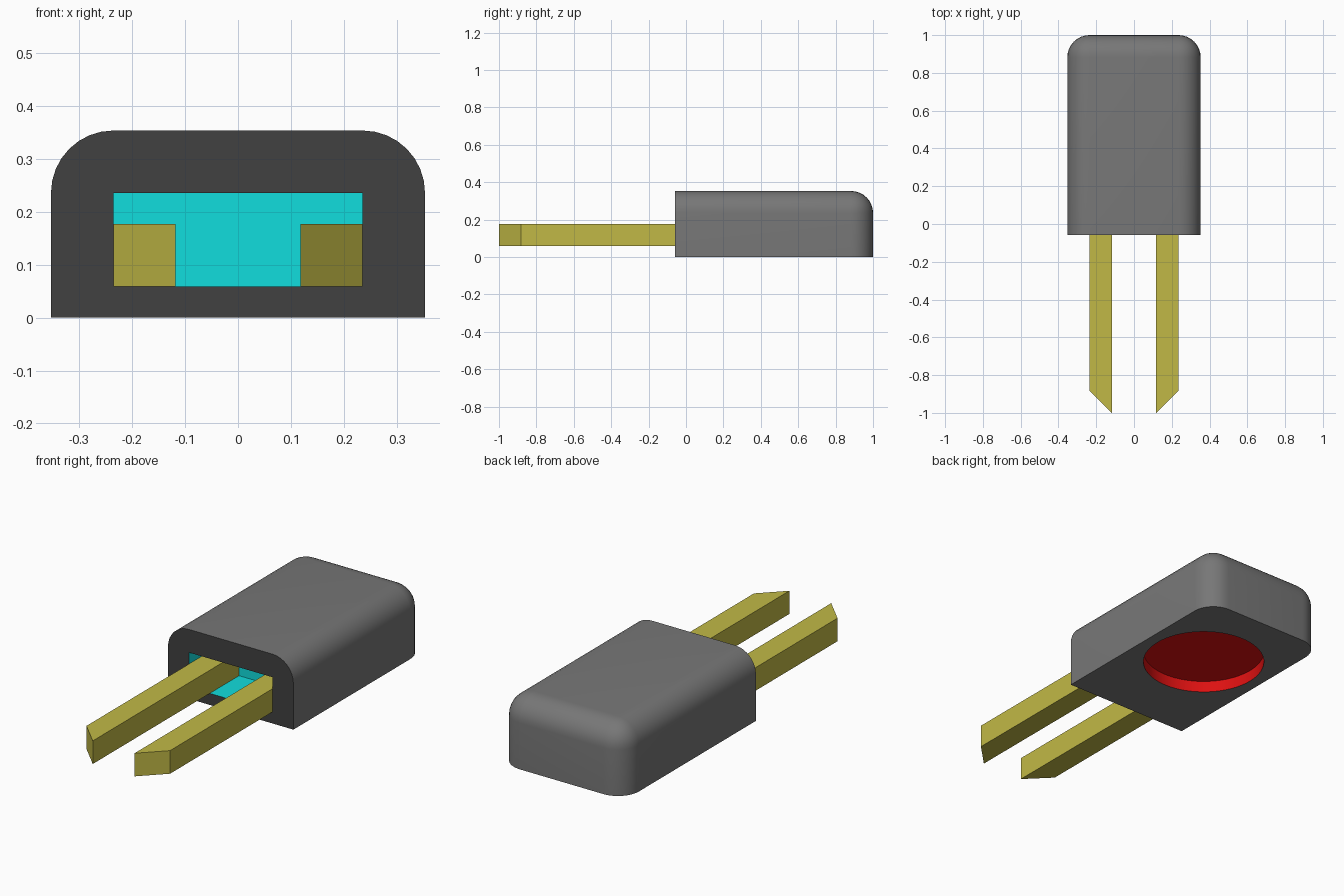
import bpy, bmesh
from mathutils import Matrix, Vector

if "Cube" in bpy.data.objects:
    bpy.data.objects.remove(bpy.data.objects["Cube"])

U = 1 / 17  # base grid unit of the model


def material(name, rgb):
    lin = [((c / 255 + 0.055) / 1.055) ** 2.4 for c in rgb]
    m = bpy.data.materials.new(name)
    m.diffuse_color = (*lin, 1)
    m.use_nodes = True
    m.node_tree.nodes["Principled BSDF"].inputs["Base Color"].default_value = m.diffuse_color
    return m


grey = material("shell grey", (119, 119, 119))
dark = material("front dark grey", (65, 65, 65))
cyan = material("socket cyan", (17, 221, 221))
red = material("recess red", (221, 17, 17))
brass = material("prong brass", (193, 185, 70))


def add_object(name, bm, *mats):
    bmesh.ops.recalc_face_normals(bm, faces=bm.faces)
    me = bpy.data.meshes.new(name)
    bm.to_mesh(me)
    bm.free()
    for m in mats:
        me.materials.append(m)
    ob = bpy.data.objects.new(name, me)
    bpy.context.collection.objects.link(ob)
    return ob


def box(lo, hi):
    """Box between two corners given in grid units."""
    bm = bmesh.new()
    lo, hi = Vector(lo) * U, Vector(hi) * U
    mat = Matrix.Translation((lo + hi) / 2) @ Matrix.Diagonal((*(hi - lo), 1))
    bmesh.ops.create_cube(bm, size=1, matrix=mat)
    return bm


# Shell: rounded on top and at the back, sharp at the front and base
bm = box((-6, -1, 0), (6, 17, 6))


def is_rounded(e):
    a, b = (v.co for v in e.verts)
    on_top = min(a.z, b.z) > 5 * U
    at_back = min(a.y, b.y) > 16 * U
    front_top = max(a.y, b.y) < 0
    upright_back = at_back and abs(a.z - b.z) > U
    return (on_top and not front_top) or upright_back


bmesh.ops.bevel(bm, geom=[e for e in bm.edges if is_rounded(e)], offset=2 * U,
                offset_type='OFFSET', segments=8, profile=0.5, affect='EDGES')
bm.normal_update()
for f in bm.faces:
    f.material_index = 1 if f.normal.y < -0.9 else 0
shell = add_object("shell", bm, grey, dark)

# Front socket and round underside recess, cut into the shell
socket = add_object("socket_cutter", box((-4, -2, 1), (4, 3, 4)), cyan)
bm = bmesh.new()
bmesh.ops.create_cone(bm, cap_ends=True, segments=64, radius1=5 * U, radius2=5 * U,
                      depth=2 * U, matrix=Matrix.Translation((0, 9 * U, 0)))
recess = add_object("recess_cutter", bm, red)

bpy.context.view_layer.objects.active = shell
shell.select_set(True)
for cutter in (socket, recess):
    cutter.hide_render = True
    mod = shell.modifiers.new("cut", 'BOOLEAN')
    mod.operation = 'DIFFERENCE'
    mod.solver = 'EXACT'
    mod.material_mode = 'TRANSFER'
    mod.object = cutter
    bpy.ops.object.modifier_apply(modifier=mod.name)
    bpy.data.objects.remove(cutter)
bpy.ops.object.shade_smooth_by_angle(angle=0.6)

# Two prongs with mitred tips, pointed on the inner side
for name, side in (("left_prong", -1), ("right_prong", 1)):
    bm = bmesh.new()
    outline = [(2, -17), (4, -15), (4, 3), (2, 3)]
    face = bm.faces.new([bm.verts.new((side * x * U, y * U, U)) for x, y in outline])
    top = bmesh.ops.extrude_face_region(bm, geom=[face])["geom"]
    bmesh.ops.translate(bm, vec=(0, 0, 2 * U),
                        verts=[g for g in top if isinstance(g, bmesh.types.BMVert)])
    add_object(name, bm, brass)
